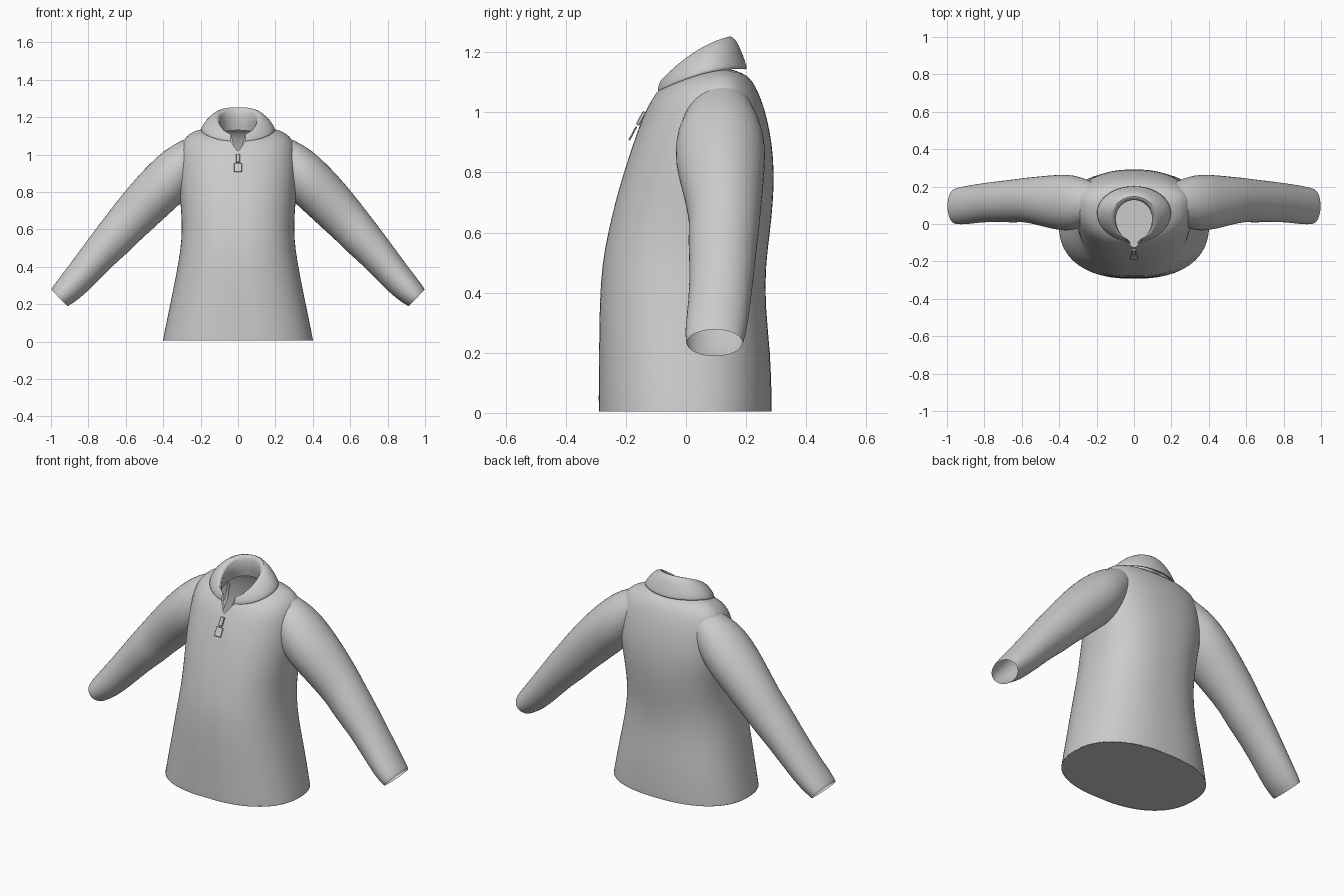
import bpy, bmesh, math
from mathutils import Matrix


def make_object(name, bm, subdiv=0, angle=50):
    bmesh.ops.recalc_face_normals(bm, faces=bm.faces)
    me = bpy.data.meshes.new(name)
    bm.to_mesh(me)
    bm.free()
    ob = bpy.data.objects.new(name, me)
    bpy.context.collection.objects.link(ob)
    if subdiv:
        mod = ob.modifiers.new("smooth", "SUBSURF")
        mod.levels = mod.render_levels = subdiv
    bpy.ops.object.select_all(action="DESELECT")
    ob.select_set(True)
    bpy.context.view_layer.objects.active = ob
    bpy.ops.object.shade_smooth_by_angle(angle=math.radians(angle))
    return ob


def ring(zf, zb, lift, hw, yf, yb, yc, gap, p, n=48, groove=0.0):
    """Loop round the body, starting and ending at the front opening."""
    start = math.asin((gap / hw) ** (p / 2))
    pts = []
    for i in range(n + 1):
        t = start + (2 * math.pi - 2 * start) * i / n
        s, c = math.sin(t), math.cos(t)
        x = hw * math.copysign(abs(s) ** (2 / p), s)
        k = math.copysign(abs(c) ** (2 / p), c)
        y = yc - k * ((yc - yf) if c > 0 else (yb - yc))
        z = zf + (zb - zf) * (y - yf) / (yb - yf) + lift * s * s
        if i in (0, n):
            y += groove
        pts.append((x, y, z))
    return pts


def loft(rings, closed=False):
    bm = bmesh.new()
    rows = [[bm.verts.new(p) for p in r] for r in rings]
    for a, b in zip(rows, rows[1:]):
        m = len(a)
        for i in range(m if closed else m - 1):
            j = (i + 1) % m
            bm.faces.new((a[i], a[j], b[j], b[i]))
    bmesh.ops.remove_doubles(bm, verts=bm.verts, dist=1e-4)
    return bm


# Torso: z, half width, front y, back y, y of widest point
lower = [
    (0.005, 0.402, -0.293, 0.285, 0.0),
    (0.03, 0.398, -0.294, 0.286, 0.0),
    (0.2, 0.363, -0.292, 0.282, 0.0),
    (0.36, 0.330, -0.291, 0.263, 0.0),
    (0.5, 0.306, -0.282, 0.266, 0.01),
    (0.6, 0.300, -0.262, 0.280, 0.03),
    (0.7, 0.304, -0.239, 0.290, 0.05),
    (0.8, 0.314, -0.210, 0.294, 0.08),
    (0.9, 0.318, -0.177, 0.286, 0.1),
]
# Shoulders: front z, back z, side lift, half width, front y, back y, widest y, gap
upper = [
    (0.97, 0.98, 0.02, 0.318, -0.150, 0.270, 0.11, 0),
    (1.01, 1.04, 0.045, 0.300, -0.131, 0.252, 0.11, 0),
    (1.04, 1.09, 0.045, 0.255, -0.115, 0.230, 0.10, 0.018),
    (1.06, 1.125, 0.035, 0.200, -0.103, 0.205, 0.08, 0.032),
    (1.07, 1.14, 0.025, 0.130, -0.097, 0.160, 0.05, 0.04),
]
body = [ring(z, z, 0, hw, yf, yb, yc, 0, 2.35, groove=0.004)
        for z, hw, yf, yb, yc in lower]
body += [ring(*u, 2.2) for u in upper]
make_object("torso", loft(body), 1)

# Flat closing surface at the hem
bm = bmesh.new()
bm.faces.new([bm.verts.new((x, y, 0.008)) for x, y, z in body[0][:-1]])
make_object("hem_base", bm)

# Folded collar: from the tucked edge, over the fold, down the inside
collar = [
    (1.076, 1.150, 0.020, 0.180, -0.088, 0.185, 0.06, 0.040),
    (1.064, 1.140, 0.022, 0.197, -0.094, 0.202, 0.06, 0.036),
    (1.070, 1.150, 0.024, 0.200, -0.097, 0.204, 0.06, 0.036),
    (1.085, 1.200, 0.028, 0.178, -0.096, 0.186, 0.05, 0.040),
    (1.100, 1.243, 0.026, 0.143, -0.090, 0.167, 0.04, 0.042),
    (1.105, 1.257, 0.024, 0.121, -0.087, 0.146, 0.03, 0.040),
    (1.098, 1.245, 0.020, 0.100, -0.086, 0.130, 0.03, 0.036),
    (1.060, 1.190, 0.010, 0.093, -0.094, 0.125, 0.03, 0.028),
    (1.025, 1.130, 0.010, 0.110, -0.108, 0.140, 0.03, 0.012),
]
make_object("collar", loft([ring(*c, 2.0) for c in collar]), 1)

# Sleeves: top x, z; underside x, z; front y, back y
sleeve = [
    (0.20, 1.115, 0.22, 0.84, 0.020, 0.220),
    (0.30, 1.080, 0.275, 0.77, -0.025, 0.255),
    (0.395, 1.025, 0.315, 0.73, -0.040, 0.266),
    (0.49, 0.935, 0.365, 0.685, -0.030, 0.263),
    (0.585, 0.83, 0.44, 0.615, -0.005, 0.255),
    (0.665, 0.728, 0.53, 0.535, 0.012, 0.246),
    (0.70, 0.682, 0.575, 0.485, 0.005, 0.240),
    (0.79, 0.565, 0.66, 0.415, 0.012, 0.230),
    (0.88, 0.44, 0.77, 0.300, 0.008, 0.216),
    (0.95, 0.348, 0.85, 0.225, -0.004, 0.205),
    (0.995, 0.288, 0.905, 0.192, -0.002, 0.192),
    (0.998, 0.278, 0.912, 0.188, 0.002, 0.189),
]


def sleeve_ring(side, xt, zt, xb, zb, yf, yb, n=24):
    pts = []
    for i in range(n):
        t = 2 * math.pi * i / n
        k = (1 + math.cos(t)) / 2
        y = (yf + yb) / 2 + (yb - yf) / 2 * math.sin(t)
        pts.append((side * (xb + (xt - xb) * k), y, zb + (zt - zb) * k))
    return pts


for side, label in ((1, "left"), (-1, "right")):
    make_object("sleeve_" + label,
                loft([sleeve_ring(side, *s) for s in sleeve], True), 1)

# Zip slider and hanging pull tab, tilted away from the chest
for name, size, loc in (
        ("zip_slider", (0.022, 0.012, 0.05), (0, -0.150, 0.980)),
        ("zip_pull", (0.042, 0.006, 0.052), (0, -0.177, 0.930))):
    bm = bmesh.new()
    bmesh.ops.create_cube(bm, size=1)
    bmesh.ops.scale(bm, vec=size, verts=bm.verts)
    bmesh.ops.bevel(bm, geom=bm.edges[:], offset=0.002, segments=1, affect="EDGES")
    bmesh.ops.transform(bm, verts=bm.verts, matrix=Matrix.Translation(loc)
                        @ Matrix.Rotation(math.radians(-28), 4, "X"))
    make_object(name, bm, angle=30)
